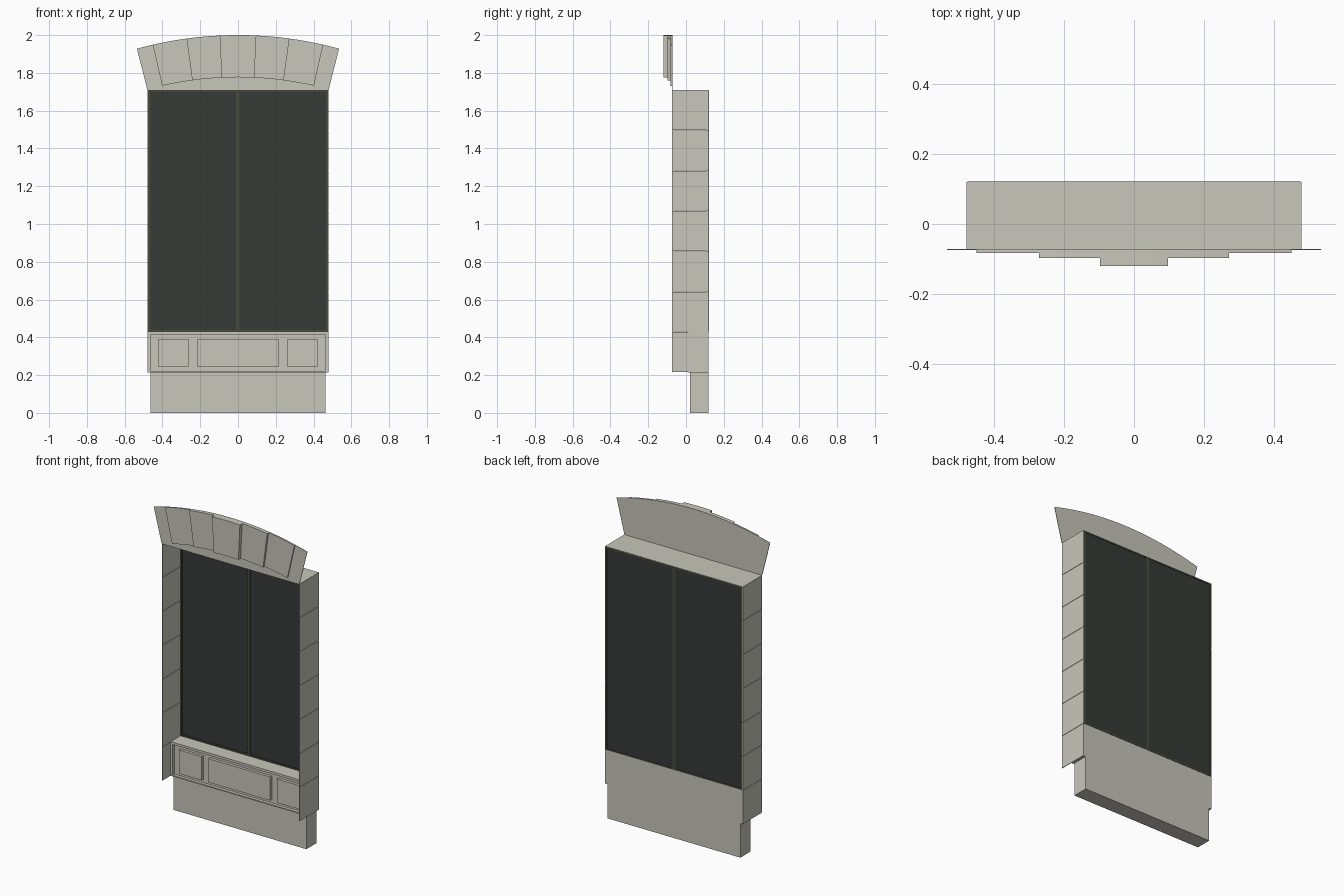
import bpy, bmesh, math

if "Cube" in bpy.data.objects:
    bpy.data.objects.remove(bpy.data.objects["Cube"])


def material(name, rgb):
    m = bpy.data.materials.new(name)
    m.diffuse_color = (*rgb, 1)
    m.use_nodes = True
    m.node_tree.nodes["Principled BSDF"].inputs["Base Color"].default_value = m.diffuse_color
    return m


stone = material("pale_stone", (0.58, 0.57, 0.495))
glass = material("dark_glass", (0.036, 0.043, 0.037))
green = material("green_frame", (0.062, 0.072, 0.042))

BACK, FRONT = 0.12, -0.073      # depth of the bay
LOW, SILL, HEAD = 0.215, 0.43, 1.71
HALF = 0.478


def finish(name, bm, mat):
    bmesh.ops.recalc_face_normals(bm, faces=bm.faces)
    me = bpy.data.meshes.new(name)
    bm.to_mesh(me)
    bm.free()
    me.materials.append(mat)
    ob = bpy.data.objects.new(name, me)
    bpy.context.collection.objects.link(ob)
    return ob


def prism(name, outline, y0, y1, mat):
    """Extrude an (x, z) outline from y0 to y1."""
    bm = bmesh.new()
    face = bm.faces.new([bm.verts.new((x, y0, z)) for x, z in outline])
    ext = bmesh.ops.extrude_face_region(bm, geom=[face])
    for g in ext["geom"]:
        if isinstance(g, bmesh.types.BMVert):
            g.co.y = y1
    return finish(name, bm, mat)


def box(name, x0, x1, y0, y1, z0, z1, mat):
    return prism(name, [(x0, z0), (x1, z0), (x1, z1), (x0, z1)], y0, y1, mat)


# plinth block under the window
box("plinth", -0.463, 0.463, 0.02, BACK, 0, LOW, stone)

# apron: recessed field, surrounding frame and three raised panels
box("apron_body", -HALF, HALF, 0.03, BACK, LOW, SILL, stone)
box("apron_top_rail", -HALF, HALF, 0.01, 0.03, 0.415, SILL, stone)
box("apron_bottom_rail", -HALF, HALF, 0.01, 0.03, LOW, 0.222, stone)
for side, s in (("left", -1), ("right", 1)):
    xs = sorted((s * 0.463, s * HALF))
    box(f"apron_{side}_stile", *xs, 0.01, 0.03, 0.222, 0.415, stone)
    xs = sorted((s * 0.262, s * 0.421))
    box(f"apron_{side}_panel", *xs, 0.012, 0.03, 0.243, 0.392, stone)
box("apron_centre_panel", -0.215, 0.215, 0.012, 0.03, 0.243, 0.392, stone)

# thin side reveals in seven courses with fine joints
course = (HEAD - LOW) / 7
for side, s in (("left", -1), ("right", 1)):
    xs = sorted((s * 0.476, s * 0.48))
    for i in range(7):
        box(f"{side}_jamb_course_{i + 1}", *xs, FRONT, BACK,
            LOW + i * course + 0.001, LOW + (i + 1) * course - 0.001, stone)

# ceiling of the reveal
box("head_slab", -0.48, 0.48, FRONT, BACK, HEAD - 0.003, HEAD, stone)

# window: two panes, border and central mullion
for side, s in (("left", -1), ("right", 1)):
    xs = sorted((s * 0.008, s * 0.468))
    box(f"{side}_pane", *xs, 0.114, 0.12, SILL + 0.008, HEAD - 0.008, glass)
    xs = sorted((s * 0.467, s * 0.476))
    box(f"{side}_window_stile", *xs, 0.107, 0.122, SILL, HEAD - 0.003, green)
box("window_mullion", -0.011, 0.008, 0.107, 0.122, SILL, HEAD - 0.003, green)
box("window_top_rail", -0.468, 0.468, 0.107, 0.122, HEAD - 0.011, HEAD - 0.003, green)
box("window_bottom_rail", -0.468, 0.468, 0.107, 0.122, SILL, SILL + 0.009, green)

# arched head: radial geometry about a low centre
CZ, R_OUT, R_IN = -0.03, 2.03, 1.807


def arc(r, a0, a1, n):
    return [(r * math.sin(a0 + (a1 - a0) * i / n),
             CZ + r * math.cos(a0 + (a1 - a0) * i / n)) for i in range(n + 1)]


# thin backing plate with straight foot
edge = math.asin(0.535 / R_OUT)
prism("arch_backing", [(0.48, HEAD), (-0.48, HEAD)] + arc(R_OUT, -edge, edge, 20),
      FRONT - 0.002, FRONT + 0.001, stone)

# five wedge stones stepping forward to the keystone
angles = [math.asin(x / R_OUT) for x in (-0.451, -0.272, -0.097, 0.097, 0.272, 0.451)]
fronts = (-0.083, -0.097, -0.12, -0.097, -0.083)
names = ("outer_left", "inner_left", "keystone", "inner_right", "outer_right")
for a0, a1, y, n in zip(angles, angles[1:], fronts, names):
    prism(f"arch_stone_{n}", arc(R_OUT, a0, a1, 4) + arc(R_IN, a1, a0, 4),
          y, FRONT - 0.001, stone)
